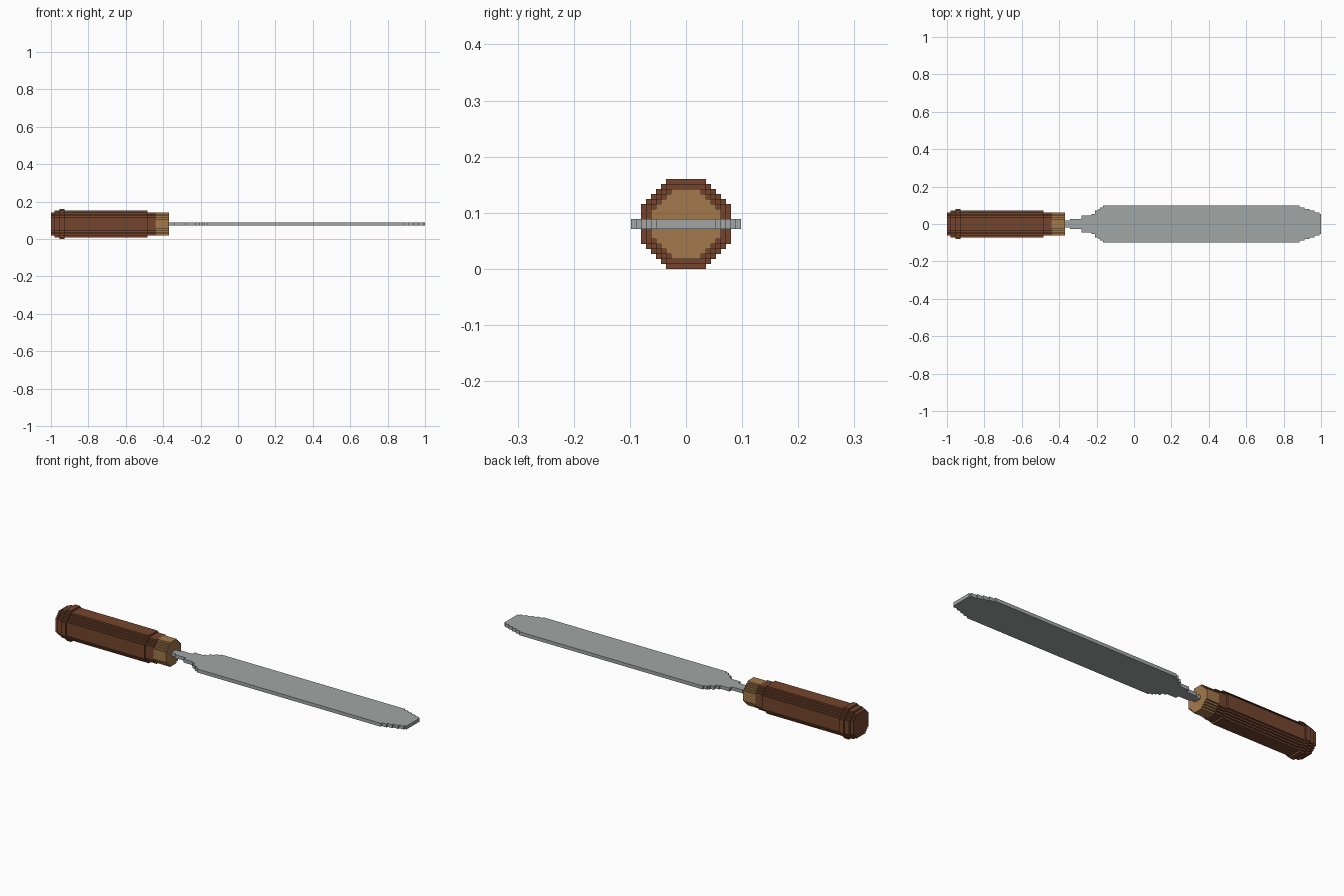
import bpy
import bmesh

if "Cube" in bpy.data.objects:
    bpy.data.objects.remove(bpy.data.objects["Cube"], do_unlink=True)

UNIT = 2 / 225      # edge of one small block
AXIS_Z = 9 * UNIT   # height of the handle's axis


def srgb(r, g, b):
    lin = [c / 12.92 if c <= 0.04045 else ((c + 0.055) / 1.055) ** 2.4
           for c in (r / 255, g / 255, b / 255)]
    return (*lin, 1.0)


def material(name, colour):
    mat = bpy.data.materials.new(name)
    mat.use_nodes = True
    mat.diffuse_color = colour
    bsdf = mat.node_tree.nodes["Principled BSDF"]
    bsdf.inputs["Base Color"].default_value = colour
    bsdf.inputs["Roughness"].default_value = 0.8
    return mat


def point(x, y, z):
    return (x * UNIT - 1, y * UNIT, z * UNIT + AXIS_Z)


def extrude_outline(bm, outline, offset):
    """Fill a closed outline and extrude it into a solid."""
    face = bm.faces.new([bm.verts.new(p) for p in outline])
    grown = bmesh.ops.extrude_face_region(bm, geom=[face])["geom"]
    verts = [v for v in grown if isinstance(v, bmesh.types.BMVert)]
    bmesh.ops.translate(bm, verts=verts, vec=offset)


def finish(bm, name, mat):
    bmesh.ops.recalc_face_normals(bm, faces=bm.faces)
    mesh = bpy.data.meshes.new(name)
    bm.to_mesh(mesh)
    bm.free()
    mesh.materials.append(mat)
    obj = bpy.data.objects.new(name, mesh)
    bpy.context.collection.objects.link(obj)
    return obj


def stepped_octagon(radius, flat):
    """Octagon with staircase corners, as (y, z) in block units."""
    corner = [(radius, flat)]
    for i in range(radius - flat):
        corner += [(radius - i - 1, flat + i), (radius - i - 1, flat + i + 1)]
    outline = []
    for _ in range(4):
        outline += corner
        corner = [(-z, y) for y, z in corner]
    return outline


def stepped_rod(name, mat, segments):
    bm = bmesh.new()
    for start, end, radius, flat in segments:
        outline = [point(start, y, z) for y, z in stepped_octagon(radius, flat)]
        extrude_outline(bm, outline, ((end - start) * UNIT, 0, 0))
    return finish(bm, name, mat)


wood = material("dark brown wood", srgb(116, 69, 45))
brass = material("brass", srgb(162, 121, 75))
steel = material("grey steel", srgb(161, 167, 166))

# Handle: rounded butt, raised ring, long grip and neck
stepped_rod("handle", wood, [
    (0, 2, 7, 4), (2, 5, 8, 4), (5, 8, 9, 4), (8, 58, 8, 4), (58, 63, 7, 4)])

# Collar between handle and blade
stepped_rod("ferrule", brass, [(63, 71, 7, 3)])

# Blade: flat plate with a stepped tang and a stepped tip
steps = [(70, 2), (74, 3), (81, 5), (87, 6), (89, 8), (91, 9), (92, 10), (94, 11),
         (212, 10), (215, 9), (218, 8), (221, 7), (224, 6)]
ends = [x for x, _ in steps[1:]] + [225]
side = []
for (start, half), end in zip(steps, ends):
    side += [(start, half), (end, half)]
outline = side + [(x, -y) for x, y in reversed(side)]
bm = bmesh.new()
extrude_outline(bm, [point(x, y, -1) for x, y in outline], (0, 0, 2 * UNIT))
finish(bm, "blade", steel)
